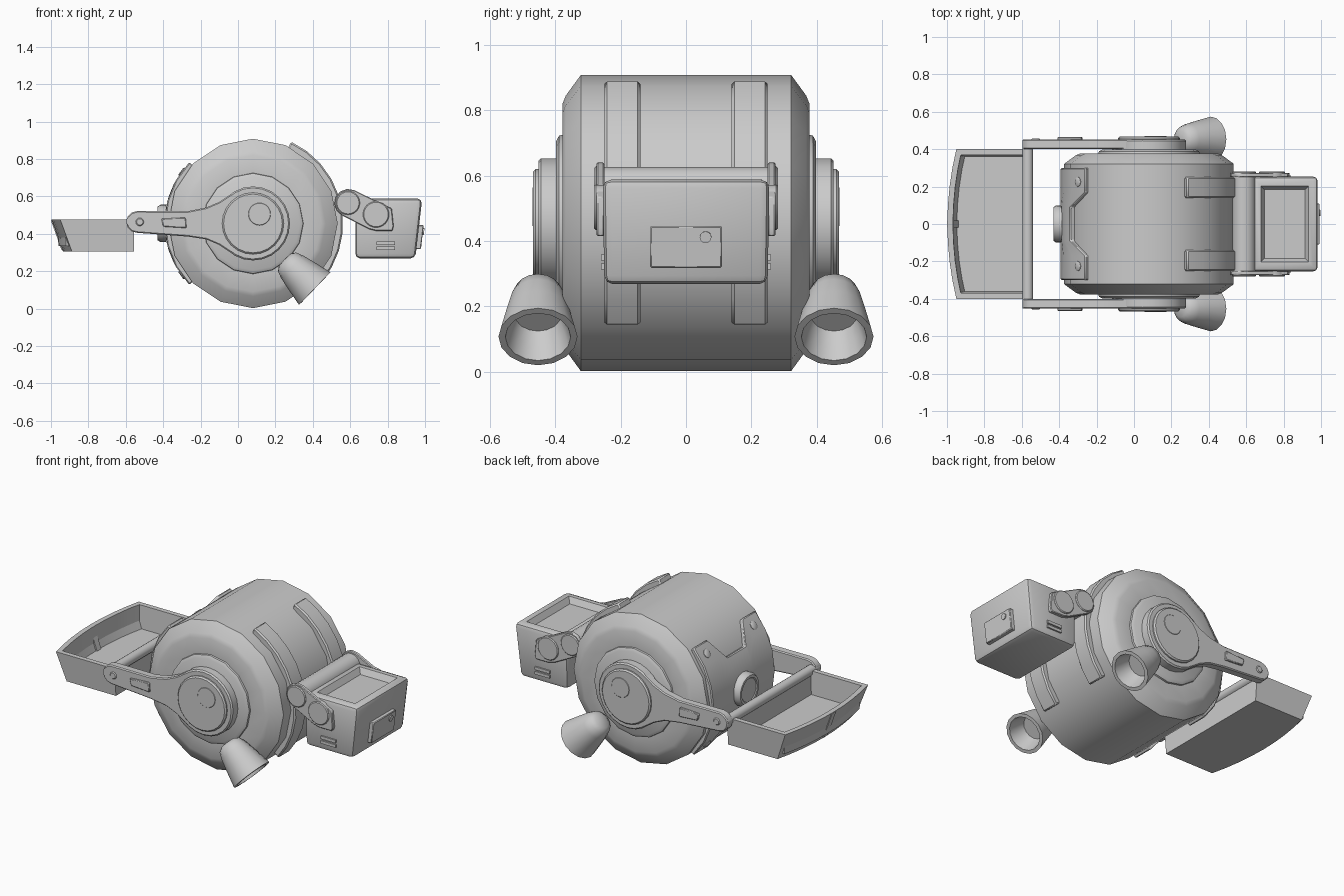
import bpy, bmesh
from math import sin, cos, pi, radians
from mathutils import Matrix, Vector

if "Cube" in bpy.data.objects:
    bpy.data.objects.remove(bpy.data.objects["Cube"])

CX, CZ = 0.08, 0.455          # drum axis runs along y through this point


def finish(name, bm, smooth=35, bevel=0):
    bmesh.ops.remove_doubles(bm, verts=bm.verts, dist=1e-5)
    bmesh.ops.recalc_face_normals(bm, faces=bm.faces)
    me = bpy.data.meshes.new(name)
    bm.to_mesh(me)
    bm.free()
    ob = bpy.data.objects.new(name, me)
    bpy.context.collection.objects.link(ob)
    bpy.ops.object.select_all(action='DESELECT')
    ob.select_set(True)
    bpy.context.view_layer.objects.active = ob
    if smooth:
        bpy.ops.object.shade_smooth_by_angle(angle=radians(smooth))
    if bevel:
        m = ob.modifiers.new("bevel", 'BEVEL')
        m.width, m.segments, m.limit_method = bevel, 1, 'ANGLE'
    return ob


def lathe(name, profile, centre, axis, n=16, smooth=35):
    """Revolve (radius, height) pairs around an axis."""
    rot = Vector(axis).to_track_quat('Z', 'Y').to_matrix()
    bm = bmesh.new()
    rings = [[bm.verts.new(Vector(centre) + rot @ Vector((r * cos(2 * pi * i / n), r * sin(2 * pi * i / n), h)))
              for i in range(n)] for r, h in profile]
    for a, b in zip(rings, rings[1:]):
        for i in range(n):
            j = (i + 1) % n
            bm.faces.new((a[i], a[j], b[j], b[i]))
    return finish(name, bm, smooth)


def disc(name, x, z, r, y0, y1, n=24, c=0.005):
    """Cylinder along y with a small chamfer on the y1 end."""
    s = 1 if y1 > y0 else -1
    h = abs(y1 - y0)
    return lathe(name, [(0, 0), (r, 0), (r, h - c), (r - c, h), (0, h)], (x, y0, z), (0, s, 0), n)


def prism(name, pts, y0, y1, bevel=0):
    """Extrude an x-z outline along y."""
    bm = bmesh.new()
    a = [bm.verts.new((x, y0, z)) for x, z in pts]
    b = [bm.verts.new((x, y1, z)) for x, z in pts]
    bm.faces.new(a)
    bm.faces.new(b)
    for i in range(len(a)):
        j = (i + 1) % len(a)
        bm.faces.new((a[i], a[j], b[j], b[i]))
    return finish(name, bm, 35, bevel)


def curved_plate(name, columns, r0, r1, rows, bevel=0.006):
    """Plate wrapped on the drum; columns are (y, start angle, end angle)."""
    bm = bmesh.new()
    grid = []
    for y, a0, a1 in columns:
        col = []
        for k in range(rows + 1):
            a = radians(a0 + (a1 - a0) * k / rows)
            col.append([bm.verts.new((CX + r * cos(a), y, CZ + r * sin(a))) for r in (r0, r1)])
        grid.append(col)
    last = len(grid) - 1
    for i in range(last):
        for k in range(rows):
            for s in (0, 1):
                bm.faces.new((grid[i][k][s], grid[i + 1][k][s], grid[i + 1][k + 1][s], grid[i][k + 1][s]))
        for k in (0, rows):
            bm.faces.new((grid[i][k][0], grid[i + 1][k][0], grid[i + 1][k][1], grid[i][k][1]))
    for i in (0, last):
        for k in range(rows):
            bm.faces.new((grid[i][k][0], grid[i][k + 1][0], grid[i][k + 1][1], grid[i][k][1]))
    return finish(name, bm, 35, bevel)


def recess_top(bm, rim, slope, depth):
    bm.normal_update()
    f = max(bm.faces, key=lambda f: f.normal.z * f.calc_area())
    bmesh.ops.inset_region(bm, faces=[f], thickness=rim, use_even_offset=True)
    bmesh.ops.inset_region(bm, faces=[f], thickness=slope, depth=-depth, use_even_offset=True)


# Drum body with stepped end faces
half = [(0, 0.398), (0.25, 0.398), (0.268, 0.388), (0.27, 0.378), (0.365, 0.378), (0.39, 0.368), (0.453, 0.322)]
lathe("drum_body", half + [(r, -h) for r, h in reversed(half)], (CX, 0, CZ), (0, 1, 0))

# Straps around the right side of the drum
for s in (-1, 1):
    curved_plate("drum_strap", [(s * 0.14, 65, -41), (s * 0.25, 65, -41)], 0.42, 0.482, 9, 0.008)

# Notched plate on the left with screws and a round button
cols = [(-0.3, 44), (-0.17, 44), (-0.09, 27), (0.09, 27), (0.17, 44), (0.3, 44)]
curved_plate("back_plate", [(y, 180 - a, 180 + a) for y, a in cols], 0.42, 0.473, 6)
for s in (-1, 1):
    for t in (-1, 1):
        a = radians(180 + t * 36)
        d = Vector((cos(a), 0, sin(a)))
        lathe("plate_screw", [(0.026, -0.02), (0.026, 0.004), (0.02, 0.008), (0, 0.008)],
              Vector((CX, s * 0.225, CZ)) + d * 0.468, d, 12)
lathe("back_button", [(0.1, 0), (0.1, 0.03), (0.09, 0.045), (0.075, 0.045), (0.07, 0.04), (0, 0.04)],
      (-0.385, 0, CZ), (-1, 0, 0), 20)

# Handle arms, hubs and caps on both sides
end = [(-0.54 + 0.058 * cos(radians(a)), 0.463 + 0.058 * sin(radians(a))) for a in range(90, 271, 30)]
arm = [(0.05, 0.65), (-0.04, 0.61), (-0.10, 0.57), (-0.17, 0.54), (-0.27, 0.52)] + end + \
      [(-0.27, 0.385), (-0.17, 0.37), (-0.10, 0.34), (-0.04, 0.30), (0.05, 0.26)]
for s in (-1, 1):
    prism("handle_arm", arm, s * 0.40, s * 0.452, 0.006)
    disc("arm_hub", CX, CZ, 0.198, s * 0.39, s * 0.452, 24, 0.008)
    disc("hub_cap", CX, CZ, 0.165, s * 0.45, s * 0.468, 24, 0.008)
    disc("cap_dot", 0.115, 0.505, 0.06, s * 0.46, s * 0.470, 20, 0.002)
    prism("arm_inlay", [(-0.41, 0.48), (-0.28, 0.487), (-0.275, 0.43), (-0.40, 0.438)], s * 0.44, s * 0.464, 0.004)
    disc("arm_pin", -0.525, 0.463, 0.022, s * 0.44, s * 0.458, 12)
disc("handle_bar", -0.568, 0.467, 0.029, -0.452, 0.452, 16)

# Open tray with a bowed outer wall
bm = bmesh.new()
ys = [0.4 - 0.1 * i for i in range(9)]
rings = []
for z, off, w in ((0.305, 0.062, 0.385), (0.475, 0, 0.4)):
    pts = [(-0.555, -w), (-0.555, w)] + [(-0.998 + off + 0.048 * (y / 0.4) ** 2, y * w / 0.4) for y in ys]
    rings.append([bm.verts.new((x, y, z)) for x, y in pts])
low, high = rings
bm.faces.new(low)
bm.faces.new(high)
for i in range(len(low)):
    j = (i + 1) % len(low)
    bm.faces.new((low[i], low[j], high[j], high[i]))
bmesh.ops.recalc_face_normals(bm, faces=bm.faces)
recess_top(bm, 0.03, 0.008, 0.14)
finish("tray", bm)
prism("tray_tab", [(-1.0, 0.47), (-0.985, 0.47), (-0.93, 0.312), (-0.943, 0.312)], -0.02, 0.02)

# Head box with chamfered edges and recessed top
bm = bmesh.new()
bmesh.ops.create_cube(bm, size=1)
for v in bm.verts:
    top = v.co.z > 0
    x = (0.985 if top else 0.948) if v.co.x > 0 else 0.627
    v.co = (x, v.co.y * (0.51 if top else 0.5), 0.588 if top else 0.268)
bmesh.ops.bevel(bm, geom=bm.edges[:], offset=0.026, segments=2, profile=0.5, affect='EDGES')
recess_top(bm, 0.025, 0.02, 0.035)
finish("head_box", bm)

# Panel with knob on the head, and small side vents
prism("head_panel", [(0.94, 0.318), (0.978, 0.318), (0.993, 0.446), (0.95, 0.446)], -0.11, 0.11, 0.004)
lathe("panel_knob", [(0.018, -0.02), (0.018, 0.006), (0, 0.006)], (0.989, 0.06, 0.412), (0.993, 0, -0.116), 12)
for s in (-1, 1):
    for z in (0.322, 0.35):
        prism("side_vent", [(0.74, z - 0.009), (0.84, z - 0.009), (0.84, z + 0.009), (0.74, z + 0.009)],
              s * 0.23, s * 0.26)

# Link plates joining the drum to the head
link = [(0.59 + 0.075 * cos(radians(a)), 0.565 + 0.075 * sin(radians(a))) for a in range(65, 246, 30)]
link += [(0.70, 0.425), (0.74, 0.415), (0.825, 0.415), (0.832, 0.44), (0.822, 0.535)]
for s in (-1, 1):
    prism("head_link", link, s * 0.25, s * 0.274, 0.004)
    disc("link_disc", 0.588, 0.565, 0.064, s * 0.26, s * 0.281)
    disc("link_disc", 0.738, 0.503, 0.07, s * 0.24, s * 0.281)
disc("link_rod", 0.588, 0.565, 0.062, -0.26, 0.26, 20, 0.001)
prism("link_web", [(0.56, 0.60), (0.60, 0.62), (0.68, 0.54), (0.66, 0.47), (0.56, 0.53)], -0.24, 0.24)

# Bell-shaped nozzles below the drum sides
bell = [(0, -0.225), (0.045, -0.222), (0.07, -0.205), (0.085, -0.165), (0.1, -0.1), (0.121, 0),
        (0.1, 0.001), (0.088, -0.05), (0.072, -0.1), (0, -0.1)]
for s in (-1, 1):
    lathe("nozzle", bell, (0.41, s * 0.453, 0.107), (0.72, 0, -0.69), 16, 40)
